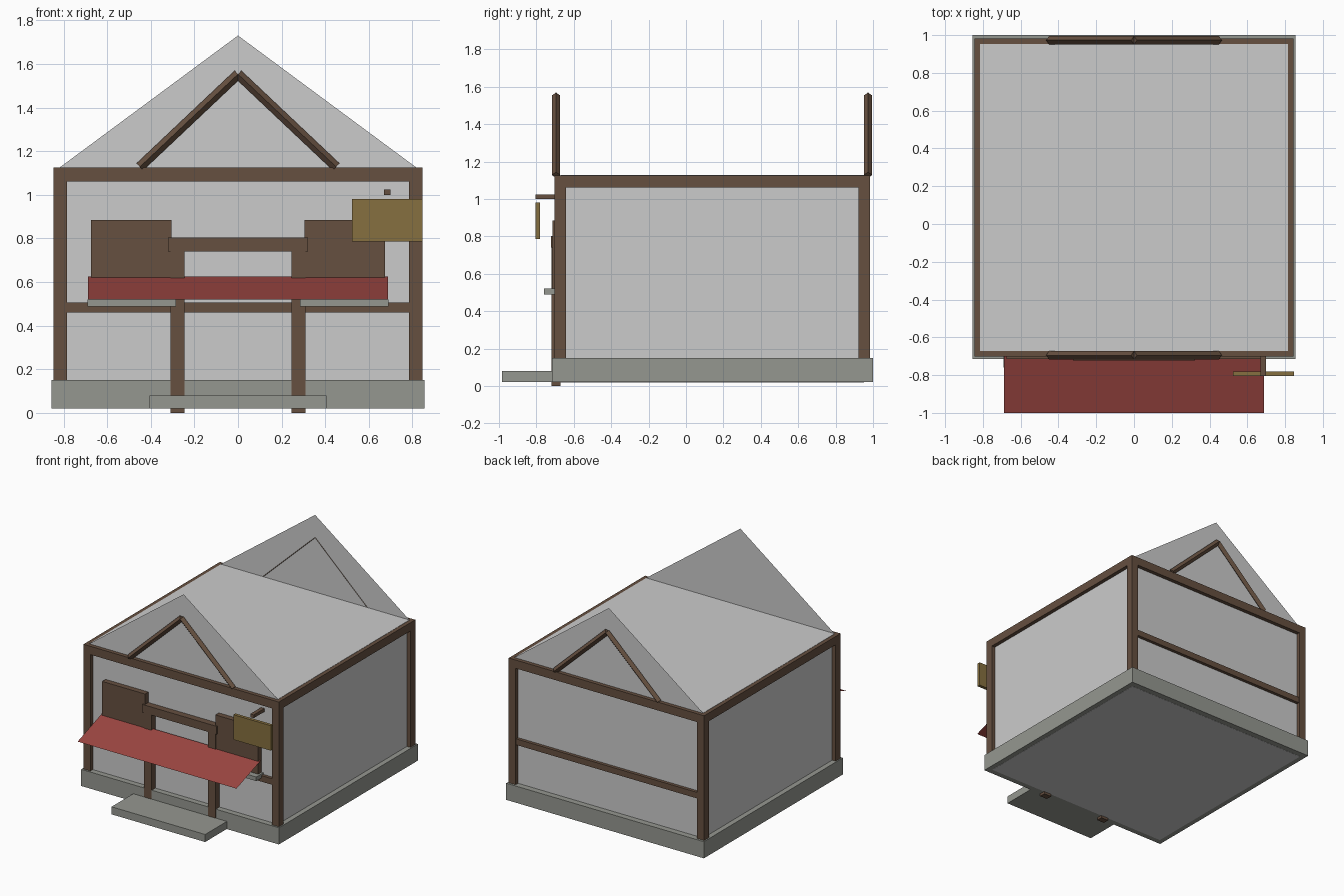
import bpy
import bmesh
from mathutils import Vector

if "Cube" in bpy.data.objects:
    bpy.data.objects.remove(bpy.data.objects["Cube"])


def material(name, rgb):
    m = bpy.data.materials.new(name)
    m.diffuse_color = (*rgb, 1)
    m.use_nodes = True
    m.node_tree.nodes["Principled BSDF"].inputs["Base Color"].default_value = m.diffuse_color
    return m


WALL = material("pale_plaster", (0.60, 0.60, 0.60))
WOOD = material("brown_timber", (0.133, 0.08, 0.051))
STONE = material("grey_stone", (0.30, 0.31, 0.28))
RED = material("red_cloth", (0.33, 0.06, 0.053))
GOLD = material("old_gold", (0.24, 0.16, 0.05))


def add(name, bm, mat):
    bmesh.ops.recalc_face_normals(bm, faces=bm.faces)
    me = bpy.data.meshes.new(name)
    bm.to_mesh(me)
    bm.free()
    me.materials.append(mat)
    ob = bpy.data.objects.new(name, me)
    bpy.context.collection.objects.link(ob)
    return ob


def box(name, x, y, z, mat):
    """Box from (min, max) ranges on each axis."""
    bm = bmesh.new()
    bmesh.ops.create_cube(bm, size=1)
    for v in bm.verts:
        v.co = [(r[0] + r[1]) / 2 + c * (r[1] - r[0]) for r, c in zip((x, y, z), v.co)]
    return add(name, bm, mat)


def sheet(name, points, mat):
    """Single flat face without thickness."""
    bm = bmesh.new()
    bm.faces.new([bm.verts.new(p) for p in points])
    return add(name, bm, mat)


def pole(name, a, b, r, mat):
    """Beam with a diamond cross-section between two points."""
    a, b = Vector(a), Vector(b)
    d = (b - a).normalized()
    side = Vector((0, 1, 0))
    up = d.cross(side)
    bm = bmesh.new()
    ring = [side * r, up * r, -side * r, -up * r]
    lo = [bm.verts.new(a + p) for p in ring]
    hi = [bm.verts.new(b + p) for p in ring]
    for i in range(4):
        j = (i + 1) % 4
        bm.faces.new((lo[i], lo[j], hi[j], hi[i]))
    bm.faces.new(lo)
    bm.faces.new(hi)
    return add(name, bm, mat)


W = 0.815                    # wall half width
YF, YB = -0.672, 0.953       # front and back wall planes
T = 0.03                     # half thickness of timbers

# Base, doorstep and wall block
box("foundation", (-0.855, 0.855), (-0.716, 1.0), (0.02, 0.15), STONE)
box("doorstep", (-0.405, 0.405), (-0.984, -0.70), (0.021, 0.08), STONE)
box("walls", (-W, W), (YF, YB), (0.019, 1.127), WALL)

# Gable walls, tie beams, middle rails and gable braces at both ends
for end, y, yb in (("front", YF, -0.695), ("back", YB, 0.973)):
    sheet(end + "_gable", [(-W, y, 1.127), (W, y, 1.127), (0, y, 1.73)], WALL)
    box(end + "_top_beam", (-W - T, W + T), (y - T, y + T), (1.06, 1.125), WOOD)
    box(end + "_middle_rail", (-W, W), (y - 0.025, y + 0.025), (0.46, 0.507), WOOD)
    for s, side in ((-1, "left"), (1, "right")):
        pole(f"{end}_{side}_gable_brace", (s * 0.45, yb, 1.128), (0, yb, 1.553), 0.022, WOOD)
        box(f"{end}_{side}_corner_post", (s * W - T, s * W + T), (y - T, y + T), (0.03, 1.125), WOOD)

# Side beams, door posts, shutters and sills
for s, side in ((-1, "left"), (1, "right")):
    def span(a, b):
        return tuple(sorted((s * a, s * b)))
    box(side + "_top_beam", span(W - T, W + T), (YF, YB), (1.06, 1.125), WOOD)
    box(side + "_door_post", span(0.245, 0.31), (-0.718, -0.67), (0.0, 0.76), WOOD)
    box(side + "_shutter", span(0.305, 0.675), (-0.714, -0.67), (0.51, 0.885), WOOD)
    box(side + "_window_sill", span(0.285, 0.69), (-0.76, -0.67), (0.488, 0.52), STONE)
box("door_lintel", (-0.322, 0.322), (-0.723, -0.67), (0.74, 0.803), WOOD)

# Awning
sheet("awning", [(-0.687, -0.70, 0.625), (0.687, -0.70, 0.625),
                 (0.687, -1.0, 0.52), (-0.687, -1.0, 0.52)], RED)

# Hanging sign board and its arm
box("sign_arm", (0.67, 0.70), (-0.805, -0.67), (1.0, 1.025), WOOD)
box("sign_board", (0.523, 0.847), (-0.805, -0.78), (0.785, 0.98), GOLD)
